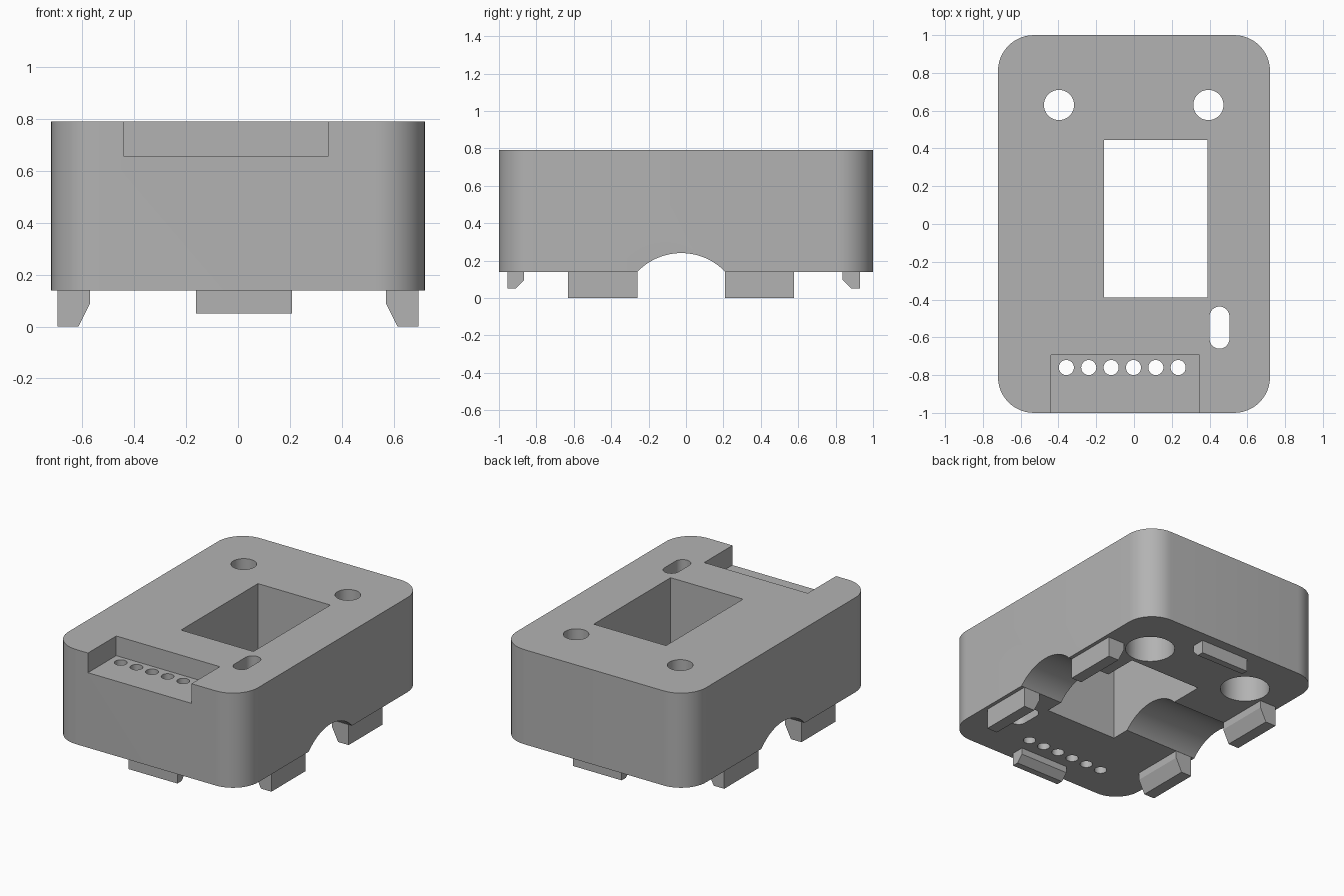
import bpy, bmesh, math
from mathutils import Vector

cube = bpy.data.objects.get("Cube")
if cube:
    bpy.data.objects.remove(cube, do_unlink=True)

grey = bpy.data.materials.new("plain grey")
grey.use_nodes = True
GREY = (0.45, 0.45, 0.45, 1)
grey.diffuse_color = GREY
grey.node_tree.nodes["Principled BSDF"].inputs["Base Color"].default_value = GREY


def prism(name, outline, start, end, axis="z"):
    """Extrude a closed 2D outline along an axis."""
    place = {"x": lambda a, b: (start, a, b),
             "y": lambda a, b: (a, start, b),
             "z": lambda a, b: (a, b, start)}[axis]
    shift = Vector([(end - start) * (axis == k) for k in "xyz"])
    bm = bmesh.new()
    base = bm.faces.new([bm.verts.new(place(a, b)) for a, b in outline])
    top = bmesh.ops.extrude_face_region(bm, geom=[base])["geom"]
    bmesh.ops.translate(bm, vec=shift,
                        verts=[v for v in top if isinstance(v, bmesh.types.BMVert)])
    bmesh.ops.recalc_face_normals(bm, faces=bm.faces)
    mesh = bpy.data.meshes.new(name)
    bm.to_mesh(mesh)
    bm.free()
    mesh.materials.append(grey)
    ob = bpy.data.objects.new(name, mesh)
    bpy.context.collection.objects.link(ob)
    return ob


def rounded(x0, x1, y0, y1, r=0.0, steps=12):
    """Rectangle outline with optional round corners."""
    if not r:
        return [(x0, y0), (x1, y0), (x1, y1), (x0, y1)]
    pts = []
    corners = [(x1 - r, y1 - r), (x0 + r, y1 - r), (x0 + r, y0 + r), (x1 - r, y0 + r)]
    for q, (cx, cy) in enumerate(corners):
        for i in range(steps + 1):
            a = math.pi / 2 * (q + i / steps)
            p = (cx + r * math.cos(a), cy + r * math.sin(a))
            if not pts or math.dist(p, pts[-1]) > 1e-5:
                pts.append(p)
    if math.dist(pts[0], pts[-1]) < 1e-5:
        pts.pop()
    return pts


def circle(cx, cy, r, n=48):
    return [(cx + r * math.cos(math.tau * i / n), cy + r * math.sin(math.tau * i / n))
            for i in range(n)]


BOTTOM, TOP = 0.14, 0.79
BELOW, ABOVE = -0.6, 1.0

# Main block with rounded vertical corners
body = prism("body", rounded(-0.72, 0.72, -1, 1, 0.19), BOTTOM, TOP)

# Openings: window, slot, connector shelf, cable arch
cutters = [
    prism("window_cutter", rounded(-0.16, 0.39, -0.39, 0.445), BELOW, ABOVE),
    prism("slot_cutter", rounded(0.4, 0.505, -0.66, -0.437, 0.0525), BELOW, ABOVE),
    prism("shelf_cutter", rounded(-0.44, 0.347, -1.2, -0.693), 0.655, ABOVE),
    prism("arch_cutter", circle(-0.025, -0.086, 0.326, 96), -1, 1, "x"),
]
# Screw holes with wide lower bores
for x in (-0.397, 0.394):
    cutters.append(prism("screw_hole_cutter", circle(x, 0.63, 0.08), BELOW, ABOVE))
    cutters.append(prism("screw_bore_cutter", circle(x, 0.63, 0.157), BELOW, 0.65))
# Row of pin holes
for i in range(6):
    cutters.append(prism("pin_hole_cutter", circle(-0.358 + 0.1184 * i, -0.76, 0.04, 32),
                         BELOW, ABOVE))

bpy.context.view_layer.objects.active = body
for cutter in cutters:
    mod = body.modifiers.new(cutter.name, "BOOLEAN")
    mod.operation = "DIFFERENCE"
    mod.solver = "EXACT"
    mod.object = cutter
    bpy.ops.object.modifier_apply(modifier=mod.name)
    bpy.data.objects.remove(cutter, do_unlink=True)

bpy.ops.object.select_all(action="DESELECT")
body.select_set(True)
bpy.ops.object.shade_smooth_by_angle(angle=math.radians(30))


def clip_profile(outer, inner, tip, bevel_z, low_z):
    """Tab section, bevelled on its inner lower edge."""
    return [(outer, BOTTOM), (outer, low_z), (tip, low_z), (inner, bevel_z), (inner, BOTTOM)]


# Long side clips, two on each side
for side, s in (("left", 1), ("right", -1)):
    for place, y0, y1 in (("front", -0.63, -0.26), ("back", 0.208, 0.578)):
        prism(f"{place}_{side}_clip",
              clip_profile(s * 0.695, s * 0.57, s * 0.615, 0.09, 0), y0, y1, "y")

# Short end clips
prism("front_clip", clip_profile(-0.955, -0.865, -0.91, 0.095, 0.05), -0.162, 0.208, "x")
prism("back_clip", clip_profile(0.93, 0.838, 0.883, 0.095, 0.05), -0.162, 0.208, "x")
